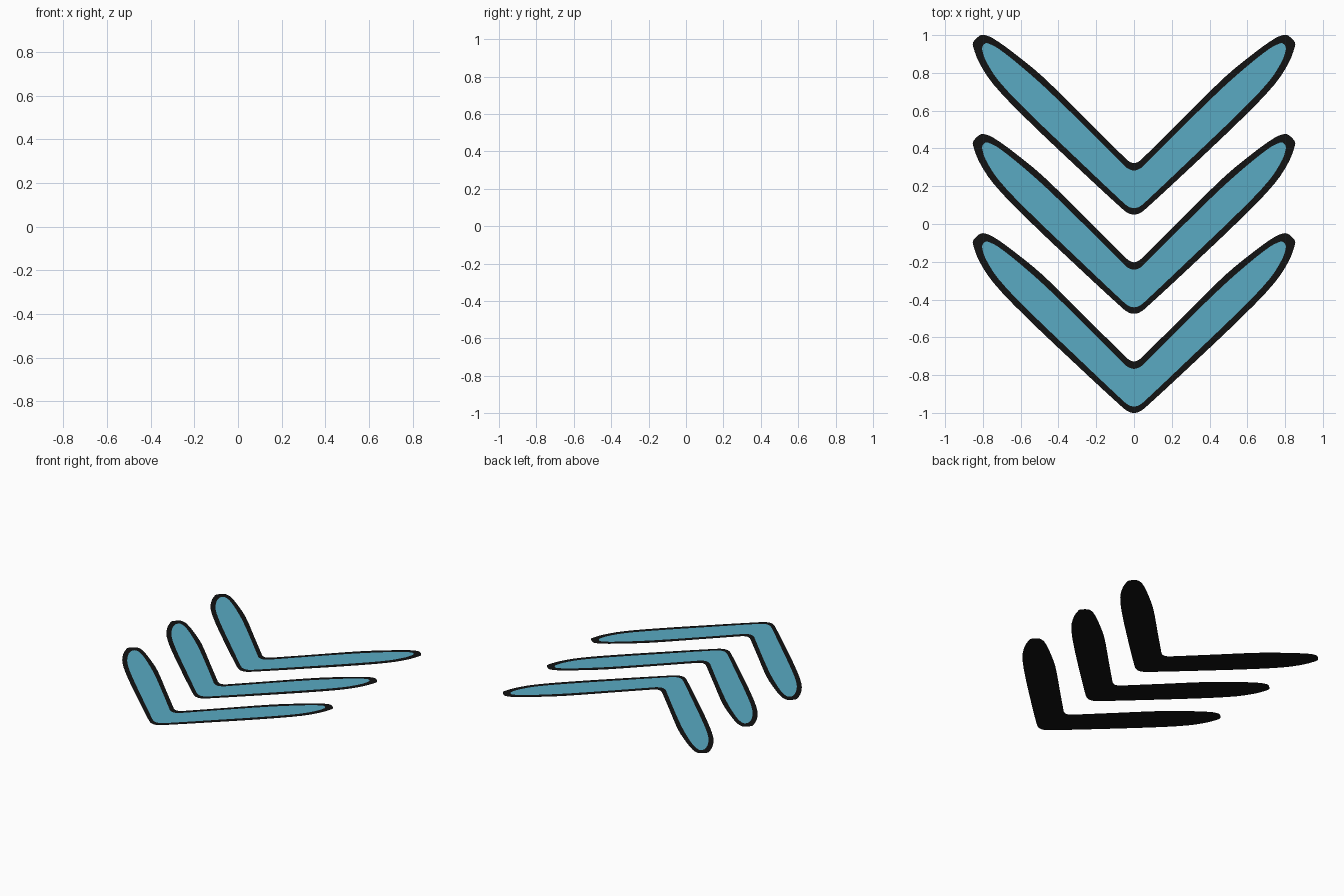
import bpy, bmesh
from mathutils import Vector

if "Cube" in bpy.data.objects:
    bpy.data.objects.remove(bpy.data.objects["Cube"])


def material(name, color):
    m = bpy.data.materials.new(name)
    m.diffuse_color = (*color, 1)
    m.use_nodes = True
    m.node_tree.nodes["Principled BSDF"].inputs["Base Color"].default_value = m.diffuse_color
    return m


BLACK = material("black", (0.006, 0.006, 0.006))
BLUE = material("blue", (0.10, 0.40, 0.54))

# Right half outlines, from bottom point round the tip to the inner notch
BORDER = [(0, 0.050), (0.030, 0.057), (0.065, 0.083), (0.30, 0.300), (0.587, 0.573),
          (0.745, 0.740), (0.82, 0.855), (0.853, 0.945), (0.85, 0.965), (0.815, 0.998),
          (0.79, 1.0), (0.745, 0.982), (0.64, 0.908), (0.48, 0.777), (0.25, 0.550),
          (0.055, 0.357), (0.030, 0.334), (0, 0.322)]
FILL = [(0, 0.084), (0.028, 0.091), (0.06, 0.116), (0.30, 0.343), (0.58, 0.612),
        (0.72, 0.762), (0.785, 0.865), (0.803, 0.920), (0.802, 0.940), (0.785, 0.957),
        (0.765, 0.953), (0.72, 0.930), (0.62, 0.853), (0.47, 0.722), (0.25, 0.508),
        (0.055, 0.313), (0.035, 0.295), (0, 0.283)]


def smooth(points, steps=3):
    """Closed Catmull-Rom curve through the points."""
    n, out = len(points), []
    for i in range(n):
        a, b, c, d = (Vector(points[(i + k) % n]) for k in (-1, 0, 1, 2))
        # tangents scaled to the segment length so uneven spacing does not overshoot
        length = (c - b).length
        t0 = (c - a).normalized() * length
        t1 = (d - b).normalized() * length
        for s in range(steps):
            t = s / steps
            out.append(b * (2*t**3 - 3*t**2 + 1) + t0 * (t**3 - 2*t**2 + t)
                       + c * (3*t**2 - 2*t**3) + t1 * (t**3 - t**2))
    return out


def flat_shape(name, half, y, z, mat):
    outline = half + [(-px, py) for px, py in half[-2:0:-1]]
    bm = bmesh.new()
    face = bm.faces.new([bm.verts.new((p.x, p.y + y, z)) for p in smooth(outline)])
    face.normal_update()
    if face.normal.z < 0:
        face.normal_flip()
    bmesh.ops.triangulate(bm, faces=bm.faces[:], ngon_method='EAR_CLIP')
    mesh = bpy.data.meshes.new(name)
    bm.to_mesh(mesh)
    bm.free()
    mesh.materials.append(mat)
    bpy.context.collection.objects.link(bpy.data.objects.new(name, mesh))


# Three stacked chevrons: a black plate with a blue inlay just above it
for i, label in enumerate(("back", "middle", "front")):
    flat_shape(f"{label}_chevron_border", BORDER, -0.525 * i, 0, BLACK)
    flat_shape(f"{label}_chevron_fill", FILL, -0.525 * i, 0.001, BLUE)
